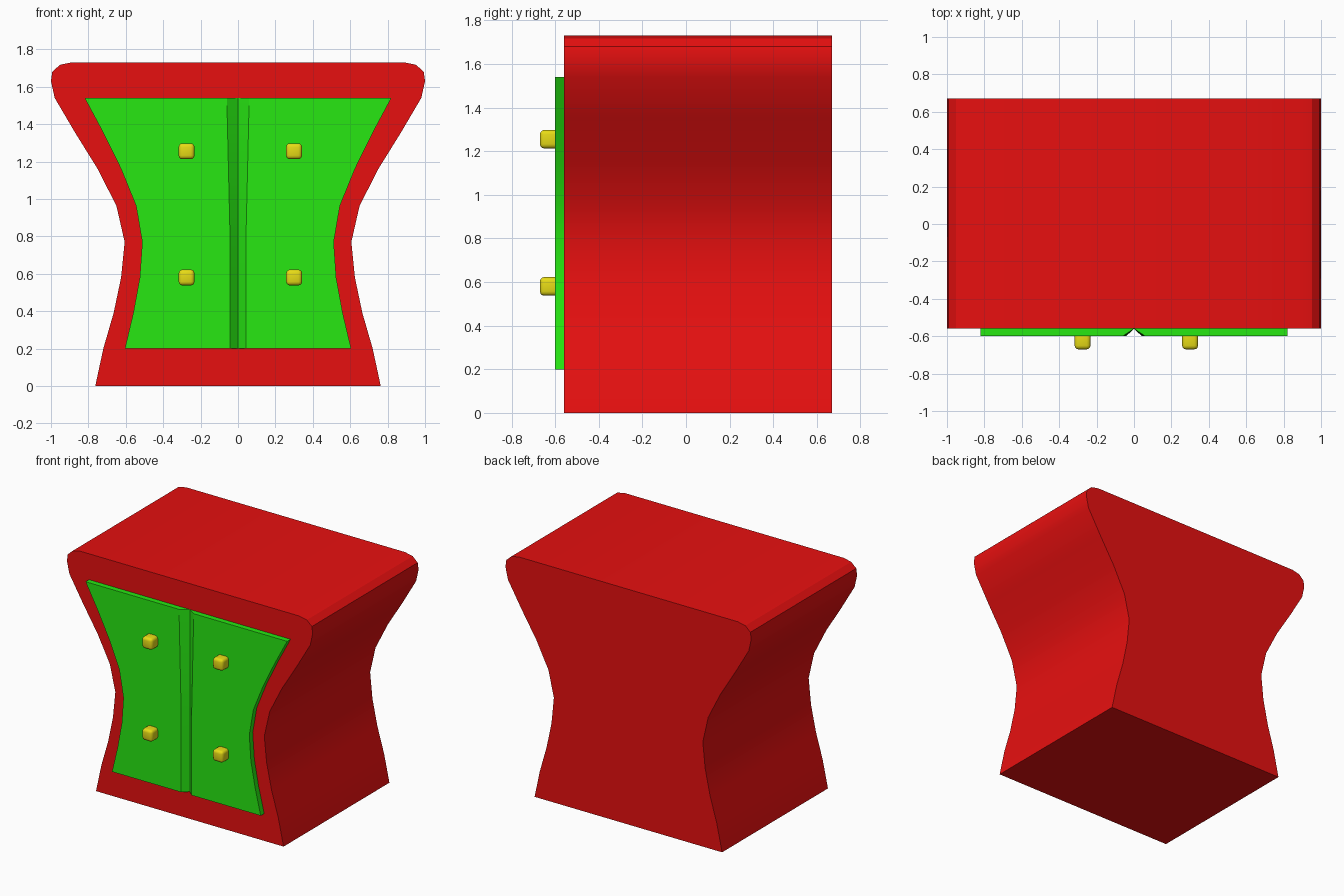
import bpy, bmesh, math

cube = bpy.data.objects.get("Cube")
if cube:
    bpy.data.objects.remove(cube, do_unlink=True)


def material(name, colour):
    mat = bpy.data.materials.new(name)
    mat.use_nodes = True
    mat.diffuse_color = (*colour, 1)
    mat.node_tree.nodes["Principled BSDF"].inputs["Base Color"].default_value = (*colour, 1)
    return mat


red = material("red paint", (0.8, 0.005, 0.005))
green = material("green paint", (0.02, 0.8, 0.006))
yellow = material("yellow knob", (0.8, 0.71, 0.008))


def finish(name, bm, mat, angle=30):
    bmesh.ops.recalc_face_normals(bm, faces=bm.faces)
    mesh = bpy.data.meshes.new(name)
    bm.to_mesh(mesh)
    bm.free()
    mesh.materials.append(mat)
    obj = bpy.data.objects.new(name, mesh)
    bpy.context.collection.objects.link(obj)
    bpy.ops.object.select_all(action="DESELECT")
    obj.select_set(True)
    bpy.context.view_layer.objects.active = obj
    bpy.ops.object.shade_smooth_by_angle(angle=math.radians(angle))
    return obj


def loft(name, rings, mat):
    """Join equal rings of points and cap both ends."""
    bm = bmesh.new()
    rows = [[bm.verts.new(p) for p in ring] for ring in rings]
    for a, b in zip(rows, rows[1:]):
        for i in range(len(a)):
            j = (i + 1) % len(a)
            bm.faces.new((a[i], a[j], b[j], b[i]))
    bm.faces.new(rows[0])
    bm.faces.new(rows[-1])
    return finish(name, bm, mat)


FRONT, BACK, DOOR = -0.56, 0.67, -0.60

# Waisted cabinet: half profile mirrored, then extruded front to back
half = [(0.763, 0), (0.72, 0.2), (0.665, 0.39), (0.625, 0.58), (0.606, 0.77),
        (0.65, 0.963), (0.75, 1.16), (0.87, 1.353), (0.98, 1.54), (1.0, 1.63),
        (0.993, 1.68), (0.952, 1.717), (0.89, 1.73)]
outline = half + [(-x, z) for x, z in reversed(half)]
loft("cabinet_body", [[(x, y, z) for x, z in outline] for y in (FRONT, BACK)], red)

# Doors: outer edge follows the waist, inner edge is chamfered into a V groove
door = [(0.605, 0.2), (0.56, 0.39), (0.525, 0.58), (0.512, 0.77),
        (0.545, 0.963), (0.625, 1.16), (0.72, 1.353), (0.82, 1.54)]
for side, s in (("left", 1), ("right", -1)):
    rings = []
    for x, z in door:
        groove = 0.042 + 0.018 * max(0, z - 0.77) / 0.77
        rings.append([(0, FRONT, z), (s * groove, DOOR, z),
                      (s * x, DOOR, z), (s * x, FRONT, z)])
    loft(side + "_door", rings, green)

# Rounded square knobs, two on each door
for side, x in (("left", 0.3), ("right", -0.275)):
    for level, z in (("lower", 0.58), ("upper", 1.255)):
        bm = bmesh.new()
        bmesh.ops.create_cube(bm, size=1)
        bmesh.ops.scale(bm, vec=(0.085, 0.1, 0.085), verts=bm.verts)
        bmesh.ops.translate(bm, vec=(x, -0.62, z), verts=bm.verts)
        bmesh.ops.bevel(bm, geom=bm.edges[:], offset=0.02, segments=3,
                        profile=0.5, affect="EDGES")
        finish(f"{side}_{level}_knob", bm, yellow, 40)
